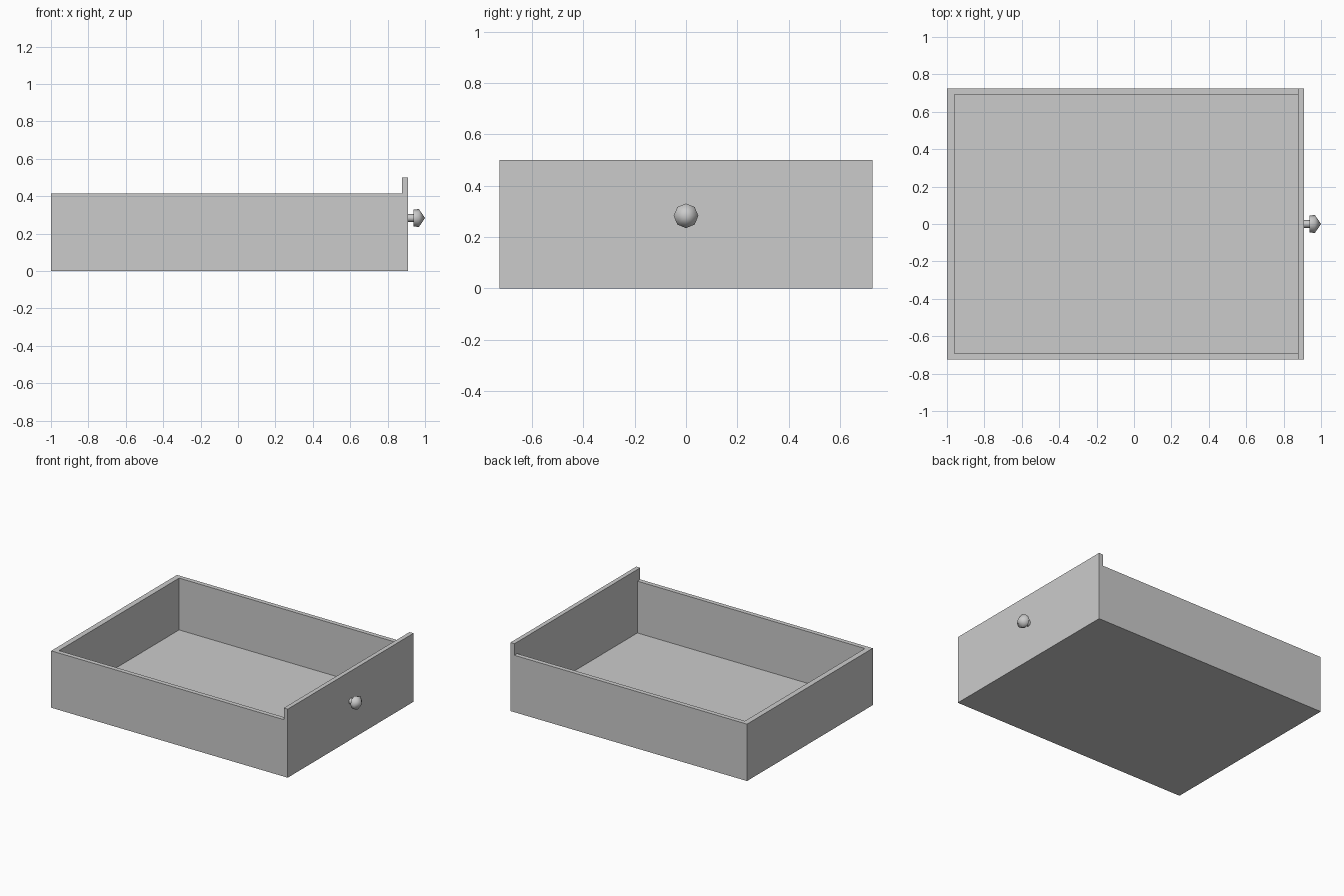
import bpy, bmesh, math

if "Cube" in bpy.data.objects:
    bpy.data.objects.remove(bpy.data.objects["Cube"])

X_BACK, X_PANEL, X_FACE = -1.0, 0.877, 0.909
HALF_Y, RIM, TOP = 0.725, 0.415, 0.50
FLOOR, WALL, BACK_WALL = 0.037, 0.033, 0.04


def make_object(name, bm):
    bmesh.ops.recalc_face_normals(bm, faces=bm.faces)
    mesh = bpy.data.meshes.new(name)
    bm.to_mesh(mesh)
    bm.free()
    obj = bpy.data.objects.new(name, mesh)
    bpy.context.collection.objects.link(obj)
    return obj


def prism(name, profile, half_y):
    """Extrude an x-z outline along y."""
    bm = bmesh.new()
    face = bm.faces.new([bm.verts.new((x, -half_y, z)) for x, z in profile])
    out = bmesh.ops.extrude_face_region(bm, geom=[face])
    verts = [v for v in out["geom"] if isinstance(v, bmesh.types.BMVert)]
    bmesh.ops.translate(bm, verts=verts, vec=(0, 2 * half_y, 0))
    return make_object(name, bm)


def lathe_x(name, profile, z, sides=8):
    """Spin (x, radius) points around an axis parallel to x."""
    bm = bmesh.new()
    rings = []
    for x, r in profile:
        if r == 0:
            rings.append([bm.verts.new((x, 0, z))] * sides)
        else:
            angles = [2 * math.pi * i / sides for i in range(sides)]
            rings.append([bm.verts.new((x, r * math.cos(a), z + r * math.sin(a))) for a in angles])
    for a, b in zip(rings, rings[1:]):
        for i in range(sides):
            j = (i + 1) % sides
            bm.faces.new(list(dict.fromkeys((a[i], a[j], b[j], b[i]))))
    return make_object(name, bm)


# Drawer body with the taller front panel in one outline
drawer = prism("drawer_box", [(X_BACK, 0), (X_FACE, 0), (X_FACE, TOP),
                              (X_PANEL, TOP), (X_PANEL, RIM), (X_BACK, RIM)], HALF_Y)

# Hollow interior
inner_back = X_BACK + BACK_WALL
cavity = prism("cavity_cutter", [(inner_back, FLOOR), (X_PANEL, FLOOR),
                                 (X_PANEL, 0.6), (inner_back, 0.6)], HALF_Y - WALL)
cut = drawer.modifiers.new("hollow", "BOOLEAN")
cut.operation = "DIFFERENCE"
cut.solver = "EXACT"
cut.object = cavity
bpy.context.view_layer.objects.active = drawer
drawer.select_set(True)
bpy.ops.object.modifier_apply(modifier=cut.name)
bpy.data.objects.remove(cavity, do_unlink=True)
drawer.select_set(False)

# Pull knob: thin stem, flared head, pointed tip
knob = lathe_x("pull_knob", [(X_FACE, 0.021), (0.939, 0.021), (0.939, 0.045),
                             (0.967, 0.048), (1.0, 0)], 0.283)
bpy.context.view_layer.objects.active = knob
knob.select_set(True)
bpy.ops.object.shade_smooth_by_angle(angle=math.radians(60))
